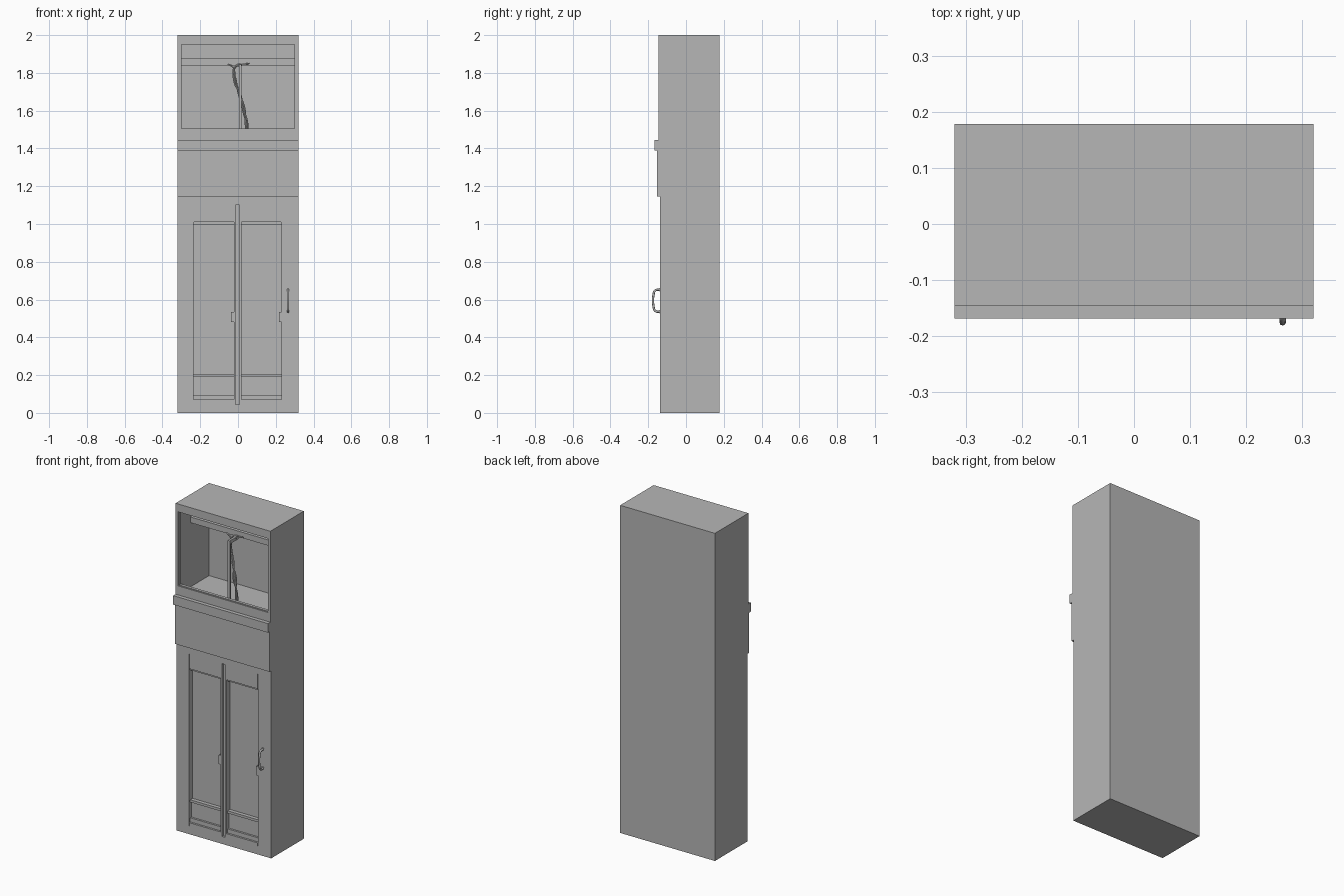
import bpy
import bmesh
from mathutils import Vector

if "Cube" in bpy.data.objects:
    bpy.data.objects.remove(bpy.data.objects["Cube"], do_unlink=True)

grey = bpy.data.materials.new("plain grey")
grey.use_nodes = True
tone = (0.47, 0.47, 0.47, 1)
grey.diffuse_color = tone
grey.node_tree.nodes["Principled BSDF"].inputs["Base Color"].default_value = tone


def finish(name, bm):
    bmesh.ops.recalc_face_normals(bm, faces=bm.faces)
    mesh = bpy.data.meshes.new(name)
    bm.to_mesh(mesh)
    bm.free()
    mesh.materials.append(grey)
    obj = bpy.data.objects.new(name, mesh)
    bpy.context.collection.objects.link(obj)
    return obj


def box(name, x, y, z):
    """Box from (low, high) pairs."""
    bm = bmesh.new()
    bmesh.ops.create_cube(bm, size=1)
    for v in bm.verts:
        v.co = Vector([(a + b) / 2 + c * (b - a) for (a, b), c in zip((x, y, z), v.co)])
    return finish(name, bm)


def tube(name, points, radius, sides=1):
    curve = bpy.data.curves.new(name, "CURVE")
    curve.dimensions = "3D"
    curve.bevel_depth = radius
    curve.bevel_resolution = sides
    curve.resolution_u = 5
    curve.use_fill_caps = True
    spline = curve.splines.new("BEZIER")
    spline.bezier_points.add(len(points) - 1)
    for p, co in zip(spline.bezier_points, points):
        p.co = co
        p.handle_left_type = p.handle_right_type = "AUTO"
    curve.materials.append(grey)
    obj = bpy.data.objects.new(name, curve)
    bpy.context.collection.objects.link(obj)
    return obj


def cut(target, x, y, z):
    cutter = box("cutter", x, y, z)
    cutter.hide_render = True
    mod = target.modifiers.new("cut", "BOOLEAN")
    mod.operation = "DIFFERENCE"
    mod.solver = "EXACT"
    mod.object = cutter
    bpy.context.view_layer.objects.active = target
    bpy.ops.object.modifier_apply(modifier=mod.name)
    bpy.data.objects.remove(cutter, do_unlink=True)


# Cabinet body: stepped side profile pulled across the width
BACK, FRONT, HALF = 0.178, -0.137, 0.32
profile = [(BACK, 0), (FRONT, 0), (FRONT, 1.145), (-0.153, 1.145), (-0.153, 1.39),
           (-0.168, 1.39), (-0.168, 1.445), (-0.145, 1.445), (-0.145, 2), (BACK, 2)]
bm = bmesh.new()
face = bm.faces.new([bm.verts.new((-HALF, y, z)) for y, z in profile])
side = bmesh.ops.extrude_face_region(bm, geom=[face])["geom"]
bmesh.ops.translate(bm, verts=[g for g in side if isinstance(g, bmesh.types.BMVert)],
                    vec=(2 * HALF, 0, 0))
cabinet = finish("cabinet_body", bm)

# Open display bay with a raised front lip
cut(cabinet, (-0.305, 0.305), (-0.125, 0.157), (1.447, 1.955))
cut(cabinet, (-0.305, 0.305), (-0.2, -0.12), (1.5, 1.955))

# Two door panels and the slots around them
doors = [("right", -0.235, -0.022), ("left", 0.018, 0.23)]
for label, a, b in doors:
    cut(cabinet, (a, b), (-0.2, FRONT + 0.035), (0.07, 1.01))
    box(label + "_mid_rail", (a, b), (FRONT + 0.012, FRONT + 0.036), (0.19, 0.205))
    box(label + "_sill", (a, b), (FRONT + 0.012, FRONT + 0.036), (0.069, 0.095))
    box(label + "_kick_panel", (a, b), (FRONT + 0.024, FRONT + 0.036), (0.095, 0.19))
    box(label + "_top_bead", (a, b), (FRONT + 0.01, FRONT + 0.036), (0.998, 1.011))
    box(label + "_latch", (b - 0.014, b + 0.001), (FRONT + 0.002, FRONT + 0.03), (0.48, 0.535))
for x in (-0.235, 0.228):
    for z in ((1.01, 1.1), (0.05, 0.07)):
        cut(cabinet, (x, x + 0.002), (-0.2, FRONT + 0.004), z)
cut(cabinet, (-0.012, 0.009), (-0.2, FRONT + 0.012), (0.045, 1.1))

# Thin bead framing the bay opening
for s in (-1, 1):
    box("bay_side_bead", tuple(sorted((s * 0.306, s * 0.299))), (-0.14, -0.122), (1.5, 1.955))
for z in ((1.499, 1.505), (1.949, 1.956)):
    box("bay_cross_bead", (-0.3, 0.3), (-0.14, -0.122), z)

# Hanging beam, post and bracket inside the bay
box("bay_beam", (-0.306, 0.306), (-0.025, 0.005), (1.84, 1.875))
box("bay_post", (0.004, 0.018), (-0.105, -0.092), (1.446, 1.84))
box("bay_bracket", (0.004, 0.018), (-0.105, -0.02), (1.825, 1.845))

# Loosely twisted cables with splayed ends
cable = [(-0.02, -0.03, 1.83), (-0.016, -0.045, 1.76), (0.008, -0.06, 1.69),
         (0.032, -0.075, 1.6), (0.045, -0.08, 1.53), (0.05, -0.08, 1.447)]
ends = [(-0.055, -0.03, 1.845), (0.06, -0.035, 1.85), (0.02, -0.05, 1.84)]
for i, end in enumerate(ends):
    sway = [(x + 0.006 * ((i + k) % 3 - 1), y + 0.006 * ((i + 2 * k) % 3 - 1), z)
            for k, (x, y, z) in enumerate(cable)]
    tube("cable", [end] + sway, 0.004)

# Door pull handle with round mounts
tube("door_handle", [(0.265, FRONT + 0.002, 0.535), (0.265, -0.163, 0.54), (0.265, -0.172, 0.565),
                     (0.265, -0.172, 0.625), (0.265, -0.163, 0.648), (0.265, FRONT + 0.002, 0.652)],
     0.006, 2)
for z in (0.535, 0.652):
    box("handle_mount", (0.257, 0.273), (FRONT - 0.004, FRONT + 0.001), (z - 0.009, z + 0.009))
